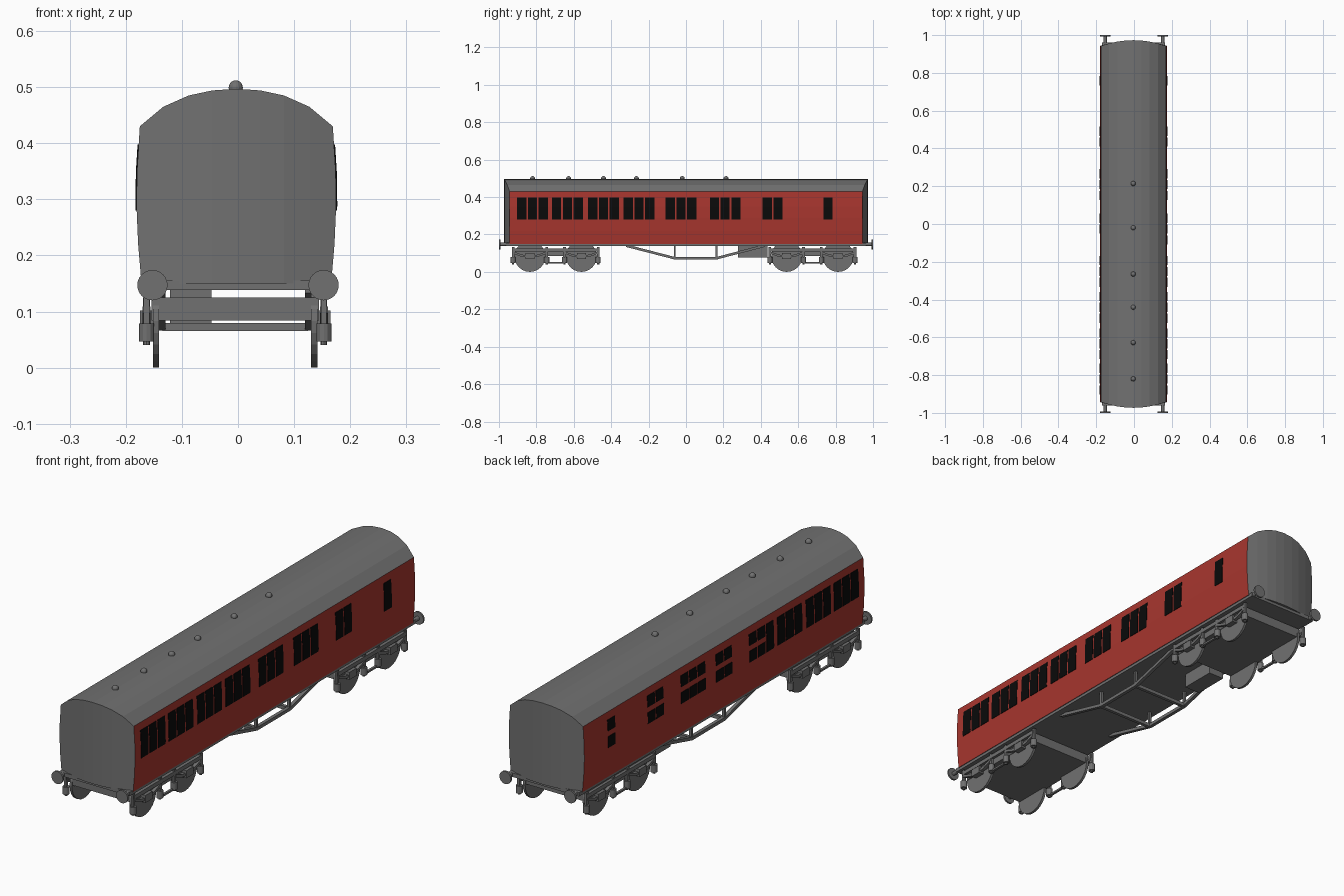
import bpy, bmesh, math
from mathutils import Matrix, Vector

if "Cube" in bpy.data.objects:
    bpy.data.objects.remove(bpy.data.objects["Cube"])

def material(name, col):
    m = bpy.data.materials.new(name)
    m.diffuse_color = (*col, 1)
    m.use_nodes = True
    m.node_tree.nodes["Principled BSDF"].inputs["Base Color"].default_value = m.diffuse_color
    return m

GREY = material("grey", (0.165, 0.165, 0.165))
RED = material("carriage red", (0.39, 0.037, 0.028))
BLACK = material("window black", (0.003, 0.003, 0.003))
CX = -0.003      # body centre line
UX = -0.005      # running gear centre line

def finish(bm, name, *mats):
    bmesh.ops.recalc_face_normals(bm, faces=bm.faces)
    me = bpy.data.meshes.new(name)
    bm.to_mesh(me)
    bm.free()
    for m in mats:
        me.materials.append(m)
    ob = bpy.data.objects.new(name, me)
    bpy.context.collection.objects.link(ob)
    return ob

def box(bm, x0, x1, y0, y1, z0, z1):
    mat = Matrix.Translation(((x0+x1)/2, (y0+y1)/2, (z0+z1)/2)) @ Matrix.Diagonal((x1-x0, y1-y0, z1-z0, 1))
    bmesh.ops.create_cube(bm, size=1, matrix=mat)

def cyl(bm, p, r, length, axis, seg=20):
    rot = Vector((0, 0, 1)).rotation_difference(Vector(axis)).to_matrix().to_4x4()
    bmesh.ops.create_cone(bm, cap_ends=True, segments=seg, radius1=r, radius2=r, depth=length,
                          matrix=Matrix.Translation(p) @ rot)

def prism(bm, pts, offset):
    """Closed solid from a 3D polygon swept along an offset."""
    a = [bm.verts.new(p) for p in pts]
    b = [bm.verts.new(Vector(p) + Vector(offset)) for p in pts]
    bm.faces.new(a)
    bm.faces.new(b[::-1])
    for i in range(len(a)):
        j = (i+1) % len(a)
        bm.faces.new((a[i], b[i], b[j], a[j]))

# Body shell: bulged sides, arched roof, bowed ends
SIDE = [(0.169, 0.15), (0.175, 0.22), (0.178, 0.29), (0.177, 0.35), (0.172, 0.43)]
ROOF = [(0.13, 0.465), (0.085, 0.485), (0.043, 0.494), (0, 0.497)]
half = SIDE + ROOF
profile = half + [(-x, z) for x, z in half[-2::-1]]

def bow(x):
    return 0.973 - 0.03 * min(1, (x / 0.172) ** 2)

bm = bmesh.new()
n, ns = len(profile), len(SIDE)
rings = []
for s in (-1, 1):
    ring = [bm.verts.new((CX+x, s*(0.943 if i < ns or i >= n-ns else bow(x)), z))
            for i, (x, z) in enumerate(profile)]
    tops = ring[ns:n-ns]
    feet = [bm.verts.new((v.co.x, v.co.y, 0.15)) for v in tops]
    for i in range(len(tops)-1):
        bm.faces.new((tops[i], tops[i+1], feet[i+1], feet[i]))
    bm.faces.new(ring[:ns] + [tops[0], feet[0]])
    bm.faces.new(ring[n-ns:] + [feet[-1], tops[-1]])
    rings.append((ring, feet))
(ra, fa), (rb, fb) = rings
for i in range(n-1):
    f = bm.faces.new((ra[i], ra[i+1], rb[i+1], rb[i]))
    if i < ns-1 or i >= n-ns:
        f.material_index = 1
bm.faces.new([ra[0]] + fa + [ra[-1], rb[-1]] + fb[::-1] + [rb[0]])
finish(bm, "carriage_body", GREY, RED)

# Windows: thin plates following the bulged sides
def side_x(z):
    for (x0, z0), (x1, z1) in zip(SIDE, SIDE[1:]):
        if z0 <= z <= z1:
            return x0 + (x1-x0) * (z-z0) / (z1-z0)

def window(bm, s, y, z0, z1):
    zs = [z0] + [z for _, z in SIDE if z0 < z < z1] + [z1]
    pts = [(CX + s*(side_x(z)+0.002), y-0.0245, z) for z in zs]
    pts += [(CX + s*(side_x(z)-0.003), y-0.0245, z) for z in reversed(zs)]
    prism(bm, pts, (0, 0.049, 0))

D = 0.0575
triples = [-0.821, -0.634, -0.441, -0.251, -0.027, 0.209]
ys = [c + k*D for c in triples for k in (-1, 0, 1)] + [0.434, 0.491, 0.759]
for s, name in ((1, "right_windows"), (-1, "left_windows")):
    bm = bmesh.new()
    for y in ys:
        if s < 0 and -0.1 < y < -0.05:
            continue
        if s < 0 and y > -0.29:      # divided panes
            window(bm, s, y, 0.28, 0.328)
            window(bm, s, y, 0.351, 0.398)
        else:
            window(bm, s, y, 0.28, 0.398)
    finish(bm, name, BLACK)

# Roof vents
bm = bmesh.new()
for y in (-0.82, -0.628, -0.441, -0.265, -0.02, 0.214):
    bmesh.ops.create_uvsphere(bm, u_segments=14, v_segments=10, radius=0.013,
                              matrix=Matrix.Translation((CX-0.001, y, 0.499)))
finish(bm, "roof_vents", GREY)

# Floor frame
bm = bmesh.new()
box(bm, CX-0.166, CX+0.166, -0.962, 0.962, 0.138, 0.155)
finish(bm, "floor_frame", GREY)

# Buffers
bm = bmesh.new()
for sx in (-1, 1):
    for sy in (-1, 1):
        cyl(bm, (sx*0.1525, sy*0.996, 0.147), 0.027, 0.008, (0, 1, 0), 24)
        cyl(bm, (sx*0.1525, sy*0.965, 0.147), 0.009, 0.06, (0, 1, 0), 12)
finish(bm, "buffers", GREY)

# Underframe trusses with cross bars
bm = bmesh.new()
path = [(-0.32, 0.14), (-0.06, 0.073), (0.163, 0.073), (0.42, 0.14)]
T = 0.007
for s in (-1, 1):
    x = UX + s*0.132 - 0.0075
    for (y0, z0), (y1, z1) in zip(path, path[1:]):
        prism(bm, [(x, y0, z0-T), (x, y1, z1-T), (x, y1, z1+T), (x, y0, z0+T)], (0.015, 0, 0))
    for y in (-0.06, 0.163):
        box(bm, x+0.002, x+0.013, y-0.005, y+0.005, 0.075, 0.142)
for y in (-0.06, 0.163):
    box(bm, UX-0.13, UX+0.13, y-0.007, y+0.007, 0.065, 0.08)
finish(bm, "underframe_truss", GREY)

# Battery box under the floor
bm = bmesh.new()
box(bm, -0.121, -0.047, 0.278, 0.435, 0.077, 0.14)
finish(bm, "battery_box", GREY)

# Bogies
for yc, name in ((-0.697, "front"), (0.676, "rear")):
    bm = bmesh.new()
    box(bm, UX-0.149, UX+0.149, yc-0.215, yc+0.215, 0.084, 0.125)
    for s in (-1, 1):
        x = UX + s*0.158
        box(bm, x-0.006, x+0.006, yc-0.228, yc+0.228, 0.108, 0.125)
        for a in (-0.1375, 0.1375):
            y = yc + a
            # axle box and leaf spring
            box(bm, x-0.012, x+0.012, y-0.024, y+0.024, 0.07, 0.102)
            arc = [(t, 0.075 + 0.022*(t/0.088)**2) for t in (-0.088, -0.044, 0, 0.044, 0.088)]
            prism(bm, [(x-0.007, y+t, z) for t, z in arc] +
                  [(x-0.007, y+t, z+0.012) for t, z in reversed(arc)], (0.014, 0, 0))
            # spring hangers
            for b in (-0.09, 0.09):
                yb = y + b
                box(bm, x-0.005, x+0.005, yb-0.007, yb+0.007, 0.07, 0.132)
                cyl(bm, (x, yb, 0.063), 0.0135, 0.032, (0, 0, 1), 12)
                cyl(bm, (x, yb, 0.045), 0.006, 0.01, (0, 0, 1), 8)
        # bolster bar
        box(bm, x-0.005, x+0.005, yc-0.05, yc+0.05, 0.045, 0.053)
    finish(bm, name + "_bogie_frame", GREY)
    bm = bmesh.new()
    for a in (-0.1375, 0.1375):
        for s in (-1, 1):
            cyl(bm, (UX + s*0.141, yc+a, 0.083), 0.083, 0.011, (1, 0, 0), 24)
        cyl(bm, (UX, yc+a, 0.095), 0.009, 0.28, (1, 0, 0), 10)
    finish(bm, name + "_wheels", GREY)
